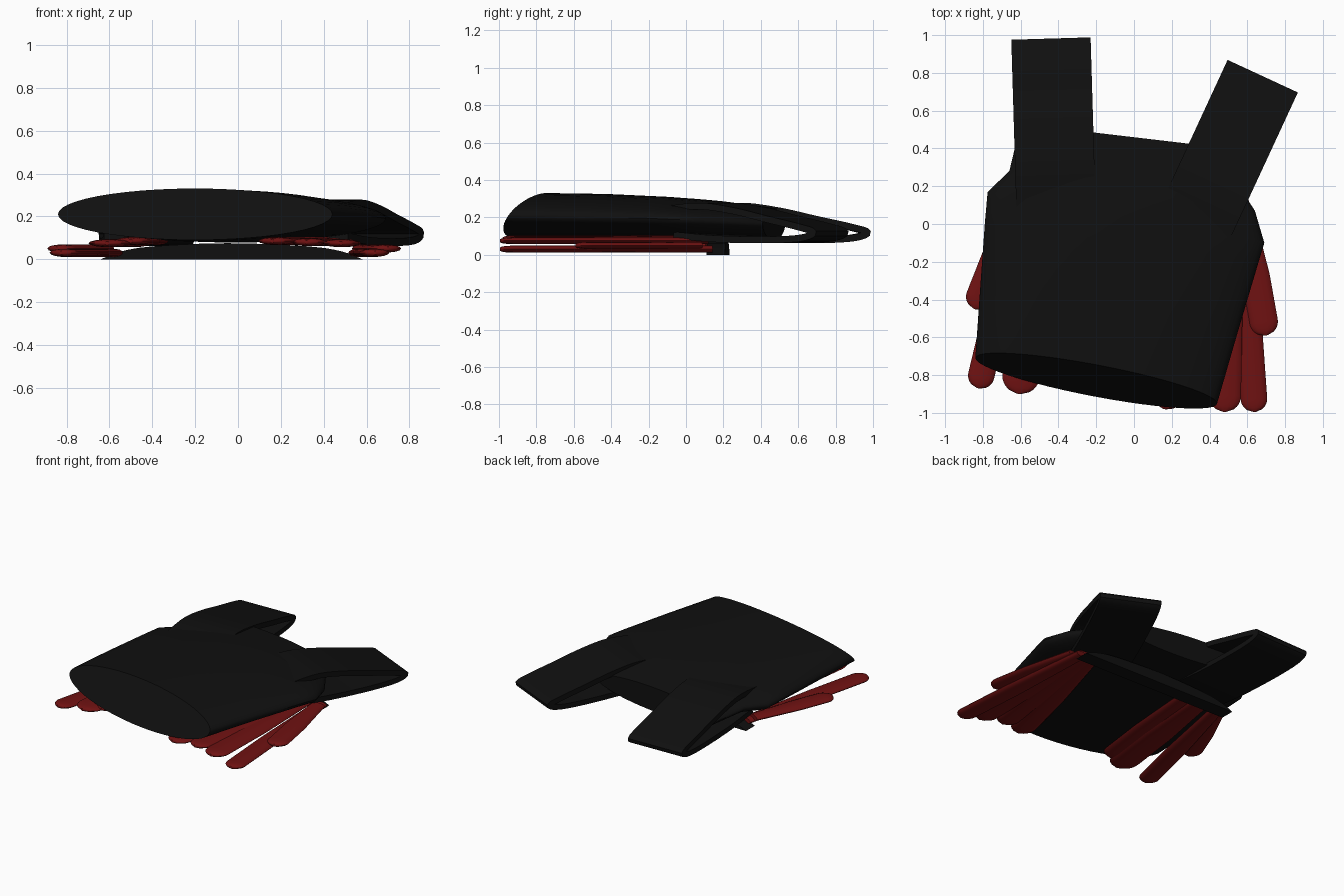
import bpy, bmesh
from math import sin, cos, pi, sqrt
from mathutils import Vector

if "Cube" in bpy.data.objects:
    bpy.data.objects.remove(bpy.data.objects["Cube"])


def material(name, col):
    m = bpy.data.materials.new(name)
    m.diffuse_color = (*col, 1)
    m.use_nodes = True
    m.node_tree.nodes["Principled BSDF"].inputs["Base Color"].default_value = m.diffuse_color
    return m


BLACK = material("black_cloth", (0.005, 0.005, 0.005))
RED = material("red_feather", (0.16, 0.006, 0.006))


def loft(name, rings, mat, angle=40):
    """Skin a list of equal-length closed rings and cap both ends."""
    bm = bmesh.new()
    vs = [[bm.verts.new(p) for p in r] for r in rings]
    n = len(rings[0])
    for a, b in zip(vs, vs[1:]):
        for i in range(n):
            j = (i + 1) % n
            bm.faces.new((a[i], a[j], b[j], b[i]))
    bm.faces.new(vs[0][::-1])
    bm.faces.new(vs[-1])
    bmesh.ops.recalc_face_normals(bm, faces=bm.faces)
    me = bpy.data.meshes.new(name)
    bm.to_mesh(me)
    bm.free()
    ob = bpy.data.objects.new(name, me)
    bpy.context.collection.objects.link(ob)
    me.materials.append(mat)
    bpy.ops.object.select_all(action='DESELECT')
    bpy.context.view_layer.objects.active = ob
    ob.select_set(True)
    bpy.ops.object.shade_smooth_by_angle(angle=angle * pi / 180)
    return ob


def smooth_path(pts, steps=5):
    """Catmull-Rom through the given points."""
    p = [Vector(q) for q in pts]
    p = [2 * p[0] - p[1]] + p + [2 * p[-1] - p[-2]]
    out = []
    for i in range(1, len(p) - 2):
        a, b, c, d = p[i - 1:i + 3]
        for k in range(steps):
            t = k / steps
            out.append(0.5 * (2 * b + (c - a) * t + (2 * a - 5 * b + 4 * c - d) * t * t
                              + (3 * b - a - 3 * c + d) * t ** 3))
    return out + [p[-2]]


# Shirt torso: oval sections given by left edge, right edge, mid height, half height, slant
sections = [
    ((-0.84, -0.71), (0.44, -0.95), 0.21, 0.12, 0.085),
    ((-0.815, -0.35), (0.55, -0.57), 0.205, 0.12, 0.04),
    ((-0.79, 0.0), (0.66, -0.20), 0.195, 0.115, 0.0),
    ((-0.775, 0.17), (0.69, -0.10), 0.19, 0.11, 0.0),
    ((-0.66, 0.28), (0.64, 0.07), 0.183, 0.105, 0.0),
    ((-0.60, 0.53), (0.42, 0.41), 0.165, 0.085, 0.0)]
rings = []
for l, r, zc, h, slant in sections:
    l, r = Vector((*l, zc)), Vector((*r, zc))
    rings.append([(l + r) / 2 + (r - l) / 2 * cos(a) + Vector((0, slant * sin(a), h * sin(a)))
                  for a in (2 * pi * i / 48 for i in range(48))])
loft("shirt_torso", rings, BLACK)


# Shoulder straps: a flat band looping from chest over the shoulder to the back
def strap(name, tip, direction, width):
    d = Vector((*direction, 0)).normalized()
    w = Vector((d.y, -d.x, 0)) * width / 2
    base = Vector((*tip, 0)) - d
    prof = smooth_path([(0.08, 0.24), (0.3, 0.26), (0.5, 0.235), (0.7, 0.19), (0.88, 0.15),
                        (0.975, 0.12), (0.9, 0.09), (0.7, 0.08), (0.4, 0.085), (0.15, 0.105)])
    t = 0.018
    rs = []
    for i, p in enumerate(prof):
        q = (prof[min(i + 1, len(prof) - 1)] - prof[max(i - 1, 0)]).normalized()
        nrm = Vector((-q.y, q.x)) * t
        ring = []
        for side, k in ((-1, -1), (1, -1), (1, 1), (-1, 1)):
            c = p + nrm * k
            ring.append(base + d * c.x + w * side + Vector((0, 0, c.y)))
        rs.append(ring)
    loft(name, rs, BLACK)


strap("left_strap", (-0.44, 0.99), (-0.03, 1), 0.42)
strap("right_strap", (0.685, 0.79), (0.42, 0.907), 0.41)


# Feathers: flattened round-tipped blades, narrower at the root
def feather(name, root, tip, width, z, thick=0.019):
    a, b = Vector((*root, z)), Vector((*tip, z))
    d = b - a
    length = d.length
    d.normalize()
    w = Vector((d.y, -d.x, 0))
    rs = []
    hw = width / 2
    for s in (0, 0.3, 0.6, 0.8):
        rs.append((s * (length - hw), hw * (0.65 + 0.35 * min(1, s / 0.6)), thick))
    for k in range(7):
        u = k / 6 * 0.995
        f = sqrt(1 - u * u)
        rs.append((length - hw + hw * u, hw * f, thick * (0.4 + 0.6 * f)))
    loft(name, [[a + d * s + w * h * cos(t) + Vector((0, 0, k * sin(t)))
                 for t in (2 * pi * i / 14 for i in range(14))] for s, h, k in rs], RED)


# Each wing: short outer and long outer feathers below, inner feathers above
feathers = {
    "right": [((0.58, 0.08), (0.70, -0.59), 0.15, 0.05), ((0.56, 0.14), (0.64, -0.995), 0.14, 0.03),
              ((0.50, 0.12), (0.48, -0.995), 0.17, 0.075), ((0.42, 0.08), (0.16, -0.98), 0.17, 0.085),
              ((0.46, 0.10), (0.32, -0.95), 0.16, 0.08)],
    "left": [((-0.62, 0.12), (-0.845, -0.45), 0.14, 0.05), ((-0.58, 0.15), (-0.825, -0.87), 0.14, 0.03),
             ((-0.48, 0.14), (-0.61, -0.90), 0.20, 0.075), ((-0.38, 0.10), (-0.50, -0.84), 0.17, 0.085)]}
for side, group in feathers.items():
    for i, f in enumerate(group):
        feather(f"{side}_wing_feather_{i + 1}", *f)

# Belt across the wing roots, with tapered ends
prof = smooth_path([(-0.64, 0.0), (-0.55, 0.035), (-0.4, 0.06), (-0.05, 0.075),
                    (0.33, 0.06), (0.49, 0.035), (0.58, 0.0)], 3)
loft("wing_belt", [[(p.x, y - 0.02 * p.x, p.y) for p in prof] for y in (0.12, 0.22)], BLACK)
